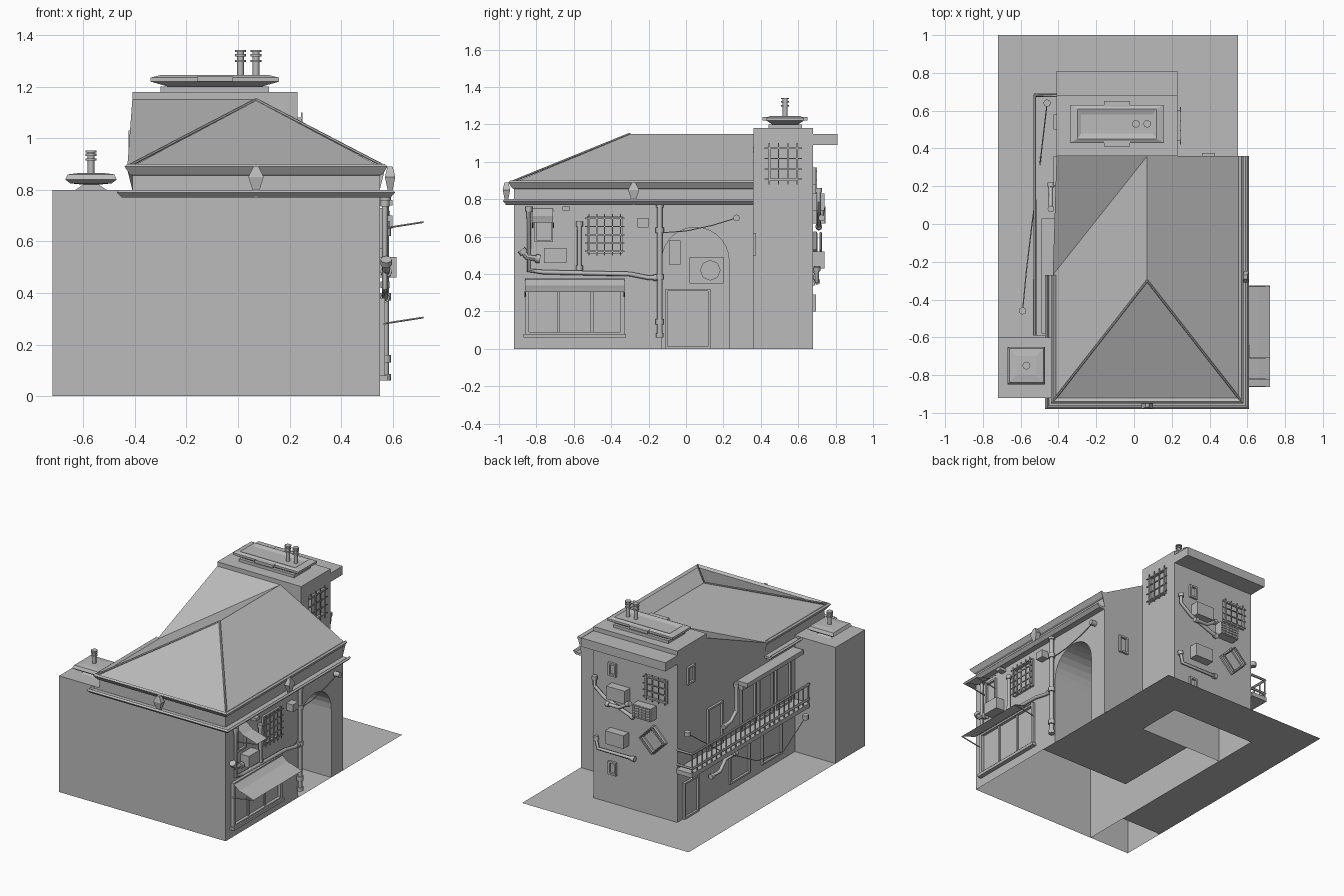
import bpy, bmesh, math

cube = bpy.data.objects.get("Cube")
if cube:
    bpy.data.objects.remove(cube, do_unlink=True)

grey = bpy.data.materials.new("plain grey")
grey.use_nodes = True
GREY = (0.5, 0.5, 0.5, 1)
grey.diffuse_color = GREY
grey.node_tree.nodes["Principled BSDF"].inputs["Base Color"].default_value = GREY


def mesh(name, verts, faces):
    bm = bmesh.new()
    vs = [bm.verts.new(v) for v in verts]
    for f in faces:
        bm.faces.new([vs[i] for i in f])
    bmesh.ops.recalc_face_normals(bm, faces=bm.faces)
    me = bpy.data.meshes.new(name)
    bm.to_mesh(me)
    bm.free()
    me.materials.append(grey)
    ob = bpy.data.objects.new(name, me)
    bpy.context.collection.objects.link(ob)
    return ob


def loft(name, rows, caps=True, closed=True):
    """Skin rows of points; closed joins each row into a ring."""
    n = len(rows[0])
    verts = [p for r in rows for p in r]
    faces = [(i * n + j, i * n + (j + 1) % n, (i + 1) * n + (j + 1) % n, (i + 1) * n + j)
             for i in range(len(rows) - 1) for j in range(n if closed else n - 1)]
    if caps:
        faces += [range(n), range((len(rows) - 1) * n, len(rows) * n)]
    return mesh(name, verts, faces)


def stack(name, cx, cy, rings):
    """Rectangular rings (half x, half y, z) piled up."""
    return loft(name, [[(cx + sx * hx, cy + sy * hy, z) for sx, sy in
                        ((-1, -1), (1, -1), (1, 1), (-1, 1))] for hx, hy, z in rings])


def box(name, x0, x1, y0, y1, z0, z1):
    return stack(name, (x0 + x1) / 2, (y0 + y1) / 2,
                 [(abs(x1 - x0) / 2, abs(y1 - y0) / 2, z) for z in (z0, z1)])


def at(side, u, z, d):
    """Point on a wall: u along it, d out of it."""
    return {"right": (0.55 + d, u, z), "left": (-0.41 - d, u, z), "back": (u, 0.68 + d, z),
            "tower": (0.23 + d, u, z), "rear": (u, 0.36 + d, z), "arch": (d - 0.14, u, z)}[side]


def plate(name, side, u0, u1, z0, z1, d1=0.01, d0=0):
    a, b = at(side, u0, z0, d0), at(side, u1, z1, d1)
    return box(name, a[0], b[0], a[1], b[1], a[2], b[2])


def tube(name, pts, r=0.012, sides=2):
    cu = bpy.data.curves.new(name, "CURVE")
    cu.dimensions = "3D"
    cu.bevel_depth, cu.bevel_resolution, cu.use_fill_caps = r, sides, True
    sp = cu.splines.new("POLY")
    sp.points.add(len(pts) - 1)
    for p, co in zip(sp.points, pts):
        p.co = (*co, 1)
    tmp = bpy.data.objects.new(name, cu)
    bpy.context.collection.objects.link(tmp)
    me = bpy.data.meshes.new_from_object(tmp.evaluated_get(bpy.context.evaluated_depsgraph_get()))
    bpy.data.objects.remove(tmp, do_unlink=True)
    me.materials.clear()
    me.materials.append(grey)
    ob = bpy.data.objects.new(name, me)
    bpy.context.collection.objects.link(ob)
    bpy.ops.object.select_all(action="DESELECT")
    ob.select_set(True)
    bpy.context.view_layer.objects.active = ob
    bpy.ops.object.shade_smooth_by_angle(angle=0.8)
    return ob


def pipe(name, side, uz, d=0.02, r=0.012):
    """Wall pipe with a collar at each end."""
    pts = [at(side, u, z, d) for u, z in uz]
    tube(name, pts, r)
    for a, b in ((pts[0], pts[1]), (pts[-1], pts[-2])):
        length = math.dist(a, b)
        end = [p + (q - p) * 0.025 / length for p, q in zip(a, b)]
        tube(name + "_collar", [a, end], r * 1.5)


def frame(name, side, u0, u1, z0, z1, w=0.012, d=0.015):
    for a, b, c, e in ((u0, u1, z0, z0 + w), (u0, u1, z1 - w, z1),
                       (u0, u0 + w, z0, z1), (u1 - w, u1, z0, z1)):
        plate(name, side, a, b, c, e, d)


def grille(name, side, u0, u1, z0, z1, n=4, d=0.02):
    for i in range(n):
        t = (i + 0.5) / n
        u, z = u0 + (u1 - u0) * t, z0 + (z1 - z0) * t
        plate(name, side, u - 0.003, u + 0.003, z0, z1, d, d - 0.006)
        plate(name, side, u0, u1, z - 0.003, z + 0.003, d, d - 0.006)


# Main body, open below, with an arched passage in its side
arch = [(-0.13, 0)] + [(0.05 - 0.18 * math.cos(a), 0.47 + 0.18 * math.sin(a))
                       for a in [math.pi * i / 14 for i in range(15)]] + [(0.23, 0)]
outline = [(-0.92, 0)] + arch + [(0.36, 0), (0.36, 0.8), (-0.92, 0.8)]
mesh("side_wall", [(0.55, y, z) for y, z in outline], [range(len(outline))])
loft("passage", [[(x, y, z) for y, z in arch] for x in (0.55, -0.14)], False, False)
mesh("passage_end", [(-0.14, y, z) for y, z in arch], [range(len(arch))])


def shell(name, x0, x1, y0, y1, h, faces):
    mesh(name, [(x, y, z) for z in (0, h) for x, y in ((x0, y0), (x1, y0), (x1, y1), (x0, y1))], faces)


SIDES = [(0, 1, 5, 4), (1, 2, 6, 5), (2, 3, 7, 6), (3, 0, 4, 7), (4, 5, 6, 7)]
shell("main_walls", -0.41, 0.55, -0.92, 0.36, 0.8, SIDES[:1] + SIDES[2:])
shell("corner_annex", -0.72, -0.41, -0.92, -0.6, 0.8, SIDES)
shell("tower", -0.41, 0.23, 0.36, 0.68, 1.18, SIDES)
box("tower_canopy", -0.41, 0.23, 0.68, 0.81, 1.09, 1.15)

# Ground
for x0, x1, y0, y1 in ((-0.72, -0.41, -0.6, 1), (-0.41, 0.23, 0.68, 1),
                       (0.23, 0.55, 0.36, 1), (-0.14, 0.55, -0.25, 0.36)):
    mesh("ground", [(x0, y0, 0), (x1, y0, 0), (x1, y1, 0), (x0, y1, 0)], [range(4)])

# Hipped roof with a cross slope running up to the tower
E, R = 0.88, 1.15
mesh("roof", [(-0.43, -0.94, E), (0.57, -0.94, E), (0.57, 0.36, E), (0.07, -0.3, R), (0.07, 0.36, R),
              (-0.43, -0.27, E), (-0.41, 0.36, R), (-0.41, 0.36, 0.8), (-0.41, -0.27, 0.8), (0.55, 0.36, 0.8)],
     [(0, 1, 3), (1, 2, 4, 3), (0, 3, 4, 5), (5, 4, 6), (5, 6, 7, 8), (2, 4, 6, 7, 9)])
for sx in (-1, 1):
    tube("hip_ridge", [(0.07 + sx * 0.5, -0.94, E + 0.01), (0.07, -0.3, R)], 0.006, 1)

# Frieze and eaves swept round three sides
PATH = ((-0.41, -0.27, -1, 0), (-0.41, -0.92, -1, -1), (0.55, -0.92, 1, -1), (0.55, 0.36, 1, 0))


def eave(name, profile):
    loft(name, [[(x + dx * o, y + dy * o, z) for o, z in profile] for x, y, dx, dy in PATH])


eave("frieze", [(-0.04, 0.79), (0, 0.79), (0, 0.87), (-0.04, 0.87)])
eave("upper_eave", [(-0.01, 0.85), (0.01, 0.86), (0.03, 0.89), (0.02, 0.9), (-0.01, 0.88)])
eave("lower_eave", [(0, 0.77), (0.04, 0.77), (0.06, 0.79), (0.05, 0.8), (0.04, 0.785), (0, 0.785)])
for x, y in ((0.07, -0.96), (0.59, -0.28)):
    rx, ry = (0.03, 0.02) if x < 0.5 else (0.02, 0.03)
    stack("eave_ornament", x, y, [(0.004, 0.004, 0.77), (rx, ry, 0.85), (0.01, 0.01, 0.89)])

# Rooftop vents and flues
stack("tower_vent", -0.09, 0.53, [(0.21, 0.09, 1.18), (0.21, 0.09, 1.2), (0.18, 0.07, 1.2), (0.25, 0.1, 1.22),
                                  (0.25, 0.1, 1.235), (0.21, 0.08, 1.245), (0.19, 0.05, 1.235)])
for s in (-1, 1):
    box("vent_lip", -0.16, -0.02, 0.53 + s * 0.09, 0.53 + s * 0.12, 1.22, 1.24)
stack("annex_vent", -0.57, -0.75, [(0.06, 0.06, 0.8), (0.03, 0.03, 0.82), (0.08, 0.08, 0.825), (0.1, 0.1, 0.84),
                                   (0.09, 0.09, 0.86), (0.05, 0.05, 0.865)])
for x, y, z, h in ((0.01, 0.53, 1.23, 0.11), (0.07, 0.53, 1.23, 0.11), (-0.57, -0.75, 0.86, 0.09)):
    tube("flue", [(x, y, z), (x, y, z + h)], 0.013)
    for k in (0.6, 0.8, 0.95):
        tube("flue_cap", [(x, y, z + h * k), (x, y, z + h * k + 0.008)], 0.021)

# Street side: shop window, awnings, pipes
frame("shop_window", "right", -0.86, -0.33, 0.07, 0.38, 0.02, 0.02)
for y in (-0.69, -0.51):
    plate("shop_mullion", "right", y, y + 0.015, 0.08, 0.36)
plate("shop_sill", "right", -0.87, -0.32, 0.06, 0.08, 0.03)
for y0, y1, top in ((-0.86, -0.33, 0.38), (-0.82, -0.71, 0.75)):
    prof = [(0.56, top), (0.61, top - 0.04), (0.66, top - 0.055), (0.72, top - 0.075)]
    loft("awning", [[(x, y, z + dz) for x, z in prof for dz in (0,)] for y in (y0, y1)], False, False)
    for y in (y0, y1):
        tube("awning_strut", [(0.56, y, top - 0.1), (0.72, y, top - 0.075)], 0.004, 1)
frame("upper_window", "right", -0.81, -0.71, 0.57, 0.73)
frame("barred_window", "right", -0.53, -0.34, 0.51, 0.71)
grille("window_bars", "right", -0.54, -0.33, 0.5, 0.72, 5, 0.03)
pipe("water_pipe", "right", [(-0.84, 0.76), (-0.84, 0.42), (-0.76, 0.41), (-0.3, 0.4), (-0.2, 0.38), (-0.15, 0.38)])
pipe("branch_pipe", "right", [(-0.57, 0.42), (-0.57, 0.68)])
pipe("drain_pipe", "right", [(-0.14, 0.06), (-0.14, 0.78)], 0.022, 0.014)
for z in (0.13, 0.37, 0.62):
    tube("drain_collar", [at("right", -0.14, z, 0.022), at("right", -0.14, z + 0.03, 0.022)], 0.022)
pipe("elbow_pipe", "right", [(-0.88, 0.53), (-0.85, 0.49), (-0.78, 0.48)], 0.025, 0.015)
plate("air_unit", "right", -0.76, -0.64, 0.46, 0.54, 0.065)
plate("junction_box", "right", -0.26, -0.2, 0.65, 0.7, 0.05)
plate("lamp", "right", -0.66, -0.62, 0.74, 0.76, 0.05)
tube("side_cable", [at("right", y, z, 0.02) for y, z in ((-0.14, 0.62), (0, 0.63), (0.14, 0.66), (0.27, 0.7))], 0.003, 1)
tube("cable_knob", [at("right", 0.27, 0.7, 0), at("right", 0.27, 0.7, 0.04)], 0.018)

# Inside the passage
frame("passage_door", "arch", -0.11, 0.13, 0, 0.32)
plate("passage_fan_unit", "arch", 0.02, 0.2, 0.35, 0.49, 0.06)
tube("fan", [at("arch", 0.13, 0.42, 0.06), at("arch", 0.13, 0.42, 0.07)], 0.055)
plate("keypad", "arch", -0.09, -0.03, 0.45, 0.58, 0.02)

# Tower and rear walls
frame("tower_window", "tower", 0.44, 0.6, 0.9, 1.08)
grille("tower_bars", "tower", 0.42, 0.62, 0.88, 1.1, 4)
frame("rear_window", "rear", 0.36, 0.43, 0.5, 0.62)
frame("back_barred_window", "back", -0.34, -0.17, 0.8, 0.96)
grille("back_bars", "back", -0.35, -0.16, 0.79, 0.97, 4)
for z in (0.24, 0.92):
    frame("back_window", "back", 0.05, 0.11, z - 0.04, z + 0.05)
for u, z in ((0.02, 0.78), (-0.18, 0.71), (0.03, 0.47)):
    plate("back_air_unit", "back", u - 0.07, u + 0.07, z - 0.04, z + 0.05, 0.06)
grille("unit_grid", "back", -0.25, -0.11, 0.67, 0.76, 5, 0.066)
diamond = [(-0.24 + a, 0.53 + b) for a, b in ((0, 0.09), (0.09, 0), (0, -0.09), (-0.09, 0), (0, 0.09))]
for k, r in ((0.01, 0.012), (0.04, 0.006)):
    tube("diamond_vent", [at("back", u, z, k) for u, z in diamond], r, 1)
pipe("back_pipe", "back", [(0.2, 0.86), (0.2, 0.79), (0.12, 0.73), (-0.04, 0.67), (-0.1, 0.65)], 0.03)
pipe("back_low_pipe", "back", [(0.2, 0.44), (0.18, 0.36), (-0.1, 0.36)], 0.02)
pipe("back_short_pipe", "back", [(0.1, 0.7), (0, 0.7), (-0.08, 0.75)], 0.045)

# Balcony side
box("balcony_floor", -0.53, -0.41, -0.59, 0.69, 0.34, 0.37)
for z in (0.4, 0.5):
    tube("balcony_rail", [(-0.41, 0.68, z), (-0.525, 0.68, z), (-0.525, -0.59, z)], 0.009, 1)
for i in range(25):
    y = 0.68 - i * 0.0525
    tube("baluster", [(-0.525, y, 0.36), (-0.525, y, 0.5)], 0.005, 1)
plate("balcony_canopy", "left", -0.58, 0.03, 0.7, 0.73, 0.08)
plate("canopy_back", "left", -0.56, 0.01, 0.66, 0.7, 0.03)
for y in (-0.54, -0.35, -0.16, 0.2):
    frame("balcony_door", "left", y, y + 0.16, 0.37, 0.66)
frame("tower_side_window", "left", 0.5, 0.58, 0.91, 1.03)
frame("tower_side_door", "left", 0.46, 0.62, 0, 0.25)
for y in (-0.45, -0.1):
    frame("lower_window", "left", y, y + 0.22, 0.05, 0.3)
pipe("balcony_pipe", "left", [(0.08, 0.74), (0.08, 0.55), (0.14, 0.5), (0.22, 0.49)], 0.03)
pipe("under_pipe", "left", [(0.36, 0.2), (0.26, 0.2), (0.2, 0.26), (0.08, 0.26)], 0.03)
tube("hanging_cable", [(-0.46, 0.64, 0.61), (-0.5, 0.3, 0.36), (-0.54, 0, 0.2),
                       (-0.57, -0.25, 0.18), (-0.59, -0.46, 0.34)], 0.003, 1)
for p in ((-0.46, 0.64, 0.61), (-0.59, -0.46, 0.34)):
    tube("cable_bracket", [(p[0], p[1], p[2] - 0.015), (p[0], p[1], p[2] + 0.015)], 0.02)
